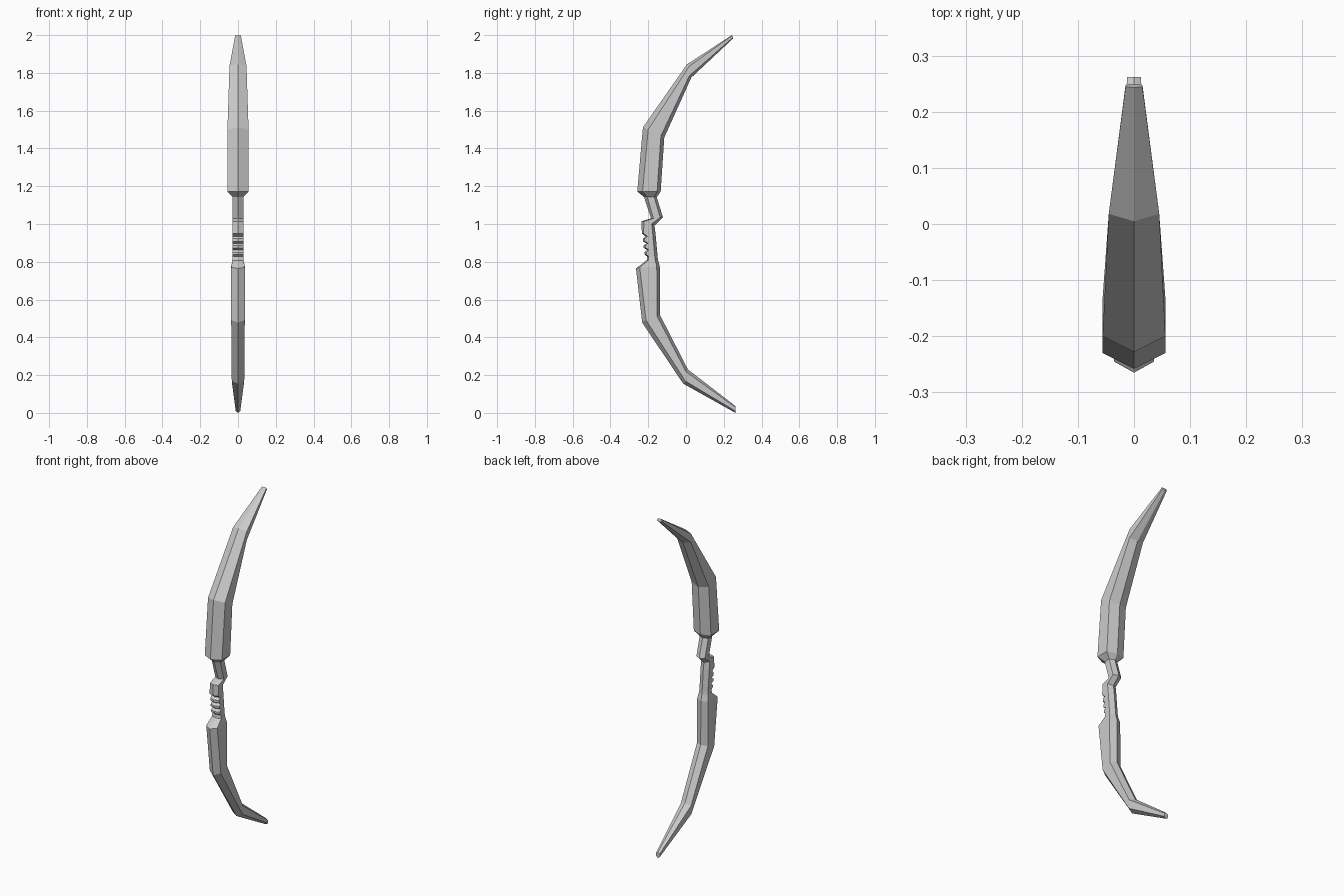
import bpy, bmesh


def loft(name, sections):
    """Skin six-sided sections: (half width, front ridge, front edge, back edge, back ridge), points are (y, z)."""
    bm = bmesh.new()
    rings = []
    for w, f, s1, s2, b in sections:
        pts = [(0, *f), (w, *s1), (w, *s2), (0, *b), (-w, *s2), (-w, *s1)]
        rings.append([bm.verts.new(p) for p in pts])
    for a, b in zip(rings, rings[1:]):
        for i in range(6):
            j = (i + 1) % 6
            bm.faces.new((a[i], a[j], b[j], b[i]))
    bm.faces.new(rings[0])
    bm.faces.new(rings[-1])
    bmesh.ops.recalc_face_normals(bm, faces=bm.faces)
    me = bpy.data.meshes.new(name)
    bm.to_mesh(me)
    bm.free()
    ob = bpy.data.objects.new(name, me)
    bpy.context.collection.objects.link(ob)
    return ob


# Sections where the grip meets the limbs
neck = (.028, (-.222, 1.142), (-.205, 1.142), (-.168, 1.142), (-.155, 1.142))
heel = (.03, (-.208, .808), (-.2, .808), (-.163, .808), (-.148, .808))

# Upper limb, tip downwards
loft("upper_limb", [
    (.015, (.243, 2.0), (.245, 1.998), (.248, 1.987), (.25, 1.983)),
    (.045, (.005, 1.845), (.018, 1.836), (.018, 1.785), (.028, 1.775)),
    (.056, (-.228, 1.512), (-.2, 1.5), (-.133, 1.466), (-.115, 1.458)),
    (.056, (-.258, 1.172), (-.23, 1.172), (-.153, 1.172), (-.134, 1.172)),
    neck,
])

# Grip with arrow shelf and finger ridges
grip = [
    neck,
    (.028, (-.185, 1.03), (-.172, 1.03), (-.137, 1.035), (-.122, 1.035)),
    (.028, (-.235, 1.015), (-.222, 1.013), (-.182, 1.0), (-.167, .992)),
]
for z, y in [(.95, -.228), (.935, -.208), (.922, -.222), (.908, -.222), (.898, -.203),
             (.886, -.218), (.874, -.218), (.863, -.2), (.85, -.213), (.838, -.213),
             (.828, -.2)]:
    back = -.165 + (.99 - z) * .09
    grip.append((.028, (y - .006, z), (y + .003, z), (back - .015, z), (back, z)))
grip.append(heel)
loft("grip", grip)

# Lower limb, grip downwards
loft("lower_limb", [
    heel,
    (.036, (-.265, .765), (-.245, .77), (-.155, .775), (-.139, .775)),
    (.036, (-.232, .478), (-.212, .492), (-.153, .512), (-.137, .517)),
    (.033, (-.015, .155), (-.003, .168), (.0, .218), (.01, .23)),
    (.012, (.262, .0), (.262, .01), (.262, .029), (.262, .036)),
])
